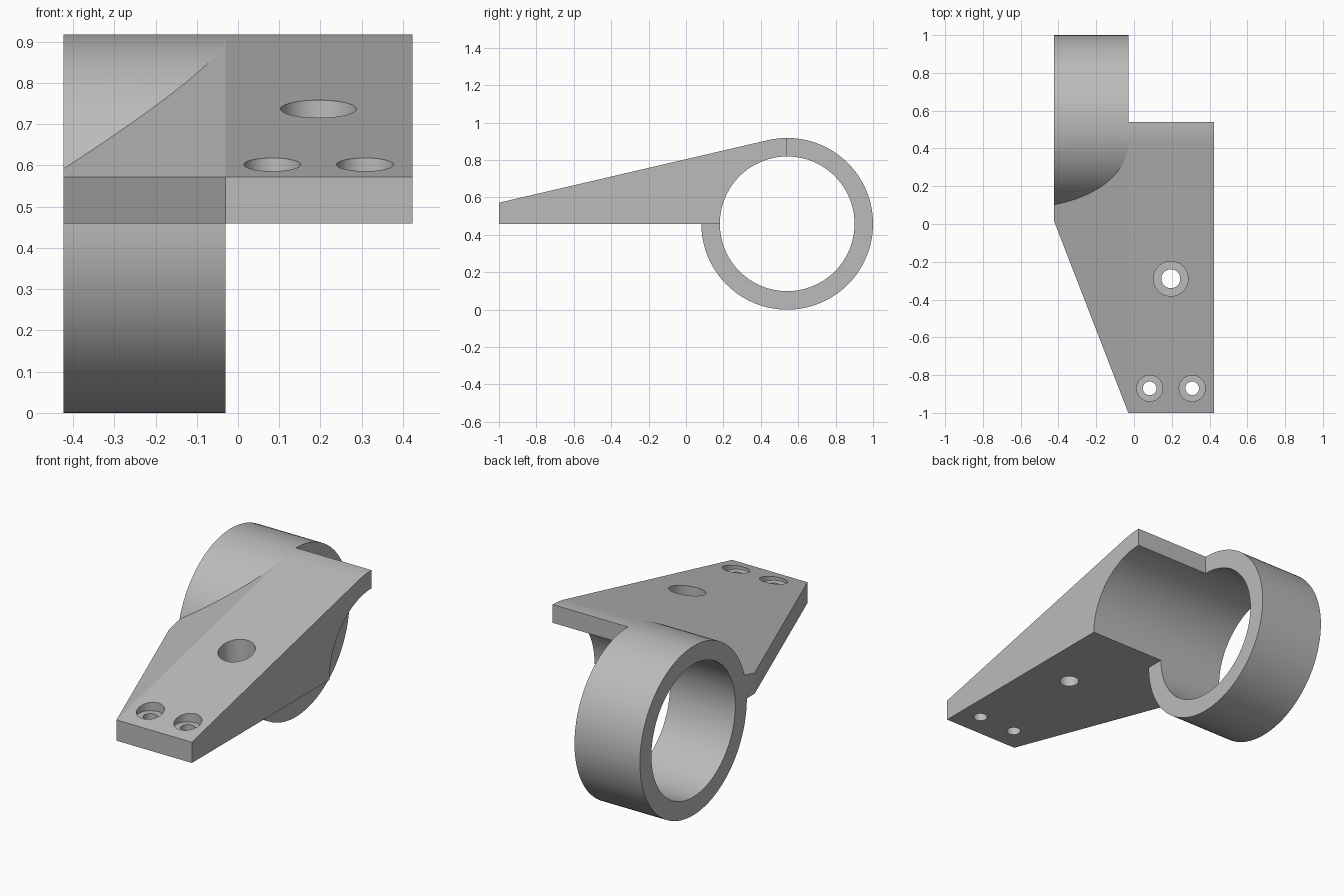
import bpy, bmesh, math
from mathutils import Vector

cube = bpy.data.objects.get("Cube")
if cube:
    bpy.data.objects.remove(cube, do_unlink=True)

HALF, INNER_X = 0.423, -0.03          # bracket half width, inner end of the ring
CY, CZ, R_OUT, R_IN = 0.541, 0.459, 0.459, 0.36
SEGS = 110
STEP = math.tau / SEGS


def to_object(name, bm):
    bmesh.ops.recalc_face_normals(bm, faces=bm.faces)
    mesh = bpy.data.meshes.new(name)
    bm.to_mesh(mesh)
    bm.free()
    obj = bpy.data.objects.new(name, mesh)
    bpy.context.collection.objects.link(obj)
    return obj


def arc(radius, count):
    """Points in the side plane, starting at the top and turning forward."""
    return [(CY - radius * math.sin(i * STEP), CZ + radius * math.cos(i * STEP))
            for i in range(count)]


def prism(profile, x0, x1):
    bm = bmesh.new()
    a, b = [[bm.verts.new((x, y, z)) for y, z in profile] for x in (x0, x1)]
    bm.faces.new(a)
    bm.faces.new(b[::-1])
    for i in range(len(a)):
        j = (i + 1) % len(a)
        bm.faces.new((a[i], b[i], b[j], a[j]))
    bmesh.ops.recalc_face_normals(bm, faces=bm.faces)
    return bm


def slice_off(bm, point, normal):
    """Remove everything on the normal side of a plane and cap the cut."""
    geom = bm.verts[:] + bm.edges[:] + bm.faces[:]
    bmesh.ops.bisect_plane(bm, geom=geom, dist=1e-5, plane_co=point,
                           plane_no=normal, clear_outer=True)
    rim = [e for e in bm.edges if e.is_boundary]
    bmesh.ops.holes_fill(bm, edges=rim, sides=0)


def combine(target, tool, operation):
    tool.hide_render = True
    mod = target.modifiers.new(operation.title(), 'BOOLEAN')
    mod.operation, mod.solver, mod.object = operation, 'EXACT', tool
    bpy.context.view_layer.objects.active = target
    bpy.ops.object.modifier_apply(modifier=mod.name)
    bpy.data.objects.remove(tool, do_unlink=True)


def drill(target, x, y, radius, bottom, top):
    bm = bmesh.new()
    bmesh.ops.create_cone(bm, cap_ends=True, segments=48, radius1=radius,
                          radius2=radius, depth=top - bottom)
    bmesh.ops.translate(bm, vec=(x, y, (bottom + top) / 2), verts=bm.verts)
    combine(target, to_object("drill_cutter", bm), 'DIFFERENCE')


# Sloping arm, its top running tangent into the ring
crown = arc(R_OUT, 5)
tangent_y, tangent_z = crown[-1]
front_z = tangent_z - (tangent_y + 1) * math.tan(4 * STEP)
arm = prism(crown + [(-1, front_z), (-1, CZ), (CY, CZ)], -HALF, HALF)

# Tapered right flank and the slanted facet above it
front = Vector((INNER_X, -1, front_z))
rear = Vector((-HALF, 0.015, front_z))
peak = Vector((INNER_X, tangent_y, tangent_z))
flank = rear - front
slice_off(arm, front, Vector((-flank.y, flank.x, 0)).normalized())
facet = flank.cross(peak - front).normalized()
slice_off(arm, front, facet if facet.z > 0 else -facet)
bracket = to_object("clamp_bracket", arm)

# Ring and its bore, which also hollows the underside of the arm
ring = to_object("ring", prism(arc(R_OUT, SEGS), -HALF, INNER_X))
combine(bracket, ring, 'UNION')
bore = to_object("bore_cutter", prism(arc(R_IN, SEGS), -1, 1))
combine(bracket, bore, 'DIFFERENCE')

# Counterbored screw holes
for x, y, head, shank in ((0.195, -0.29, 0.092, 0.05),
                          (0.083, -0.87, 0.069, 0.036),
                          (0.308, -0.87, 0.069, 0.036)):
    drill(bracket, x, y, shank, 0.3, 1.1)
    drill(bracket, x, y, head, 0.57, 1.1)

# Single grey finish
grey = bpy.data.materials.new("plain_grey")
grey.use_nodes = True
grey.diffuse_color = (0.5, 0.5, 0.5, 1)
grey.node_tree.nodes["Principled BSDF"].inputs["Base Color"].default_value = (0.5, 0.5, 0.5, 1)
bracket.data.materials.clear()
bracket.data.materials.append(grey)
for poly in bracket.data.polygons:
    poly.material_index = 0

bpy.ops.object.select_all(action='DESELECT')
bracket.select_set(True)
bpy.context.view_layer.objects.active = bracket
bpy.ops.object.shade_smooth_by_angle(angle=math.radians(20))
